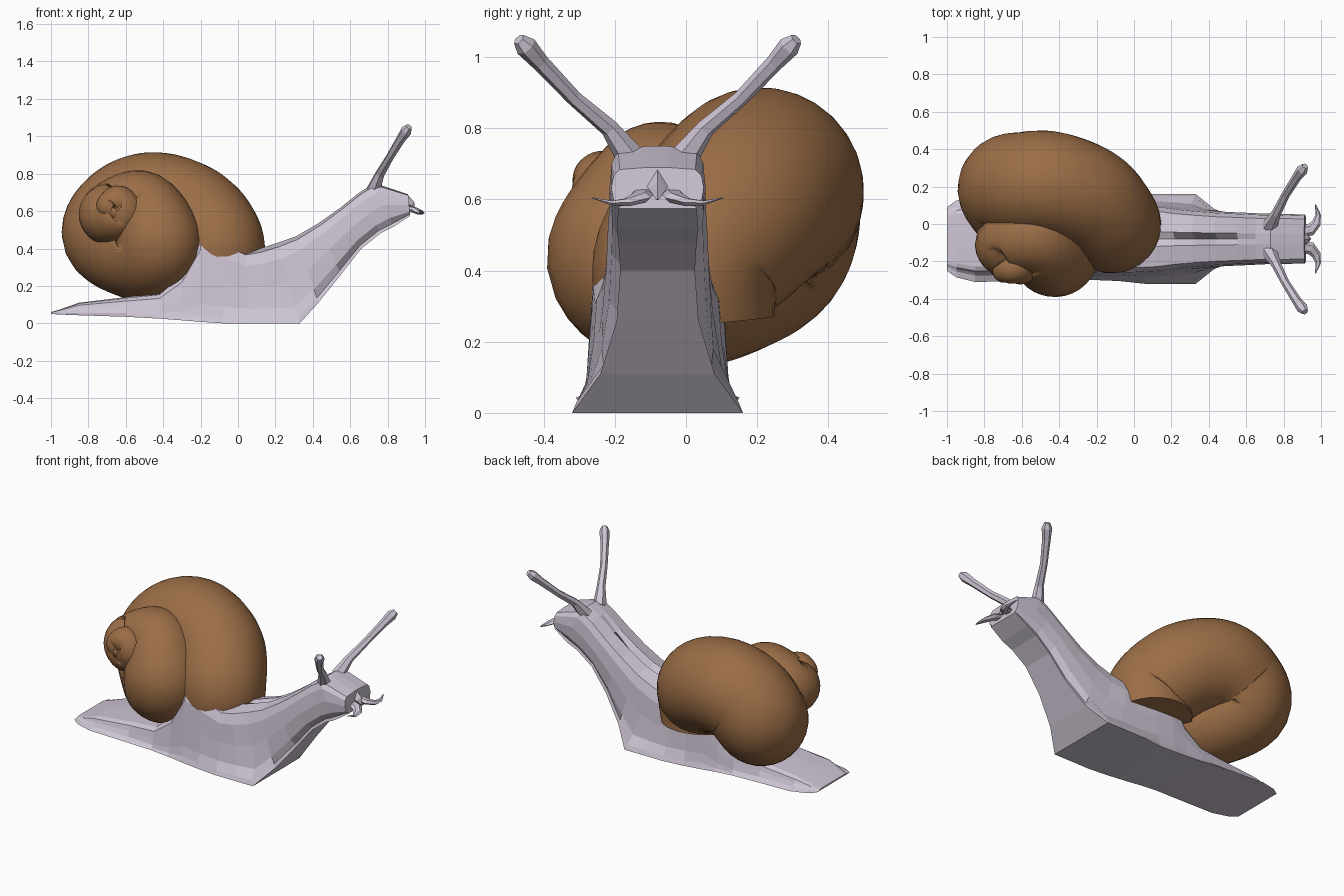
import bpy, bmesh, math
from mathutils import Vector

if "Cube" in bpy.data.objects:
    bpy.data.objects.remove(bpy.data.objects["Cube"])

CY = -0.08  # body centre line


def material(name, rgb):
    m = bpy.data.materials.new(name)
    m.diffuse_color = (*rgb, 1)
    m.use_nodes = True
    m.node_tree.nodes["Principled BSDF"].inputs["Base Color"].default_value = m.diffuse_color
    return m


skin = material("lilac skin", (0.62, 0.56, 0.66))
brown = material("shell brown", (0.33, 0.155, 0.062))


def loft(name, rings, mat, smooth=False):
    """Skin a list of equal-length closed rings and cap both ends."""
    bm = bmesh.new()
    vs = [[bm.verts.new(p) for p in ring] for ring in rings]
    n = len(rings[0])
    for a, b in zip(vs, vs[1:]):
        for i in range(n):
            j = (i + 1) % n
            bm.faces.new((a[i], a[j], b[j], b[i]))
    bm.faces.new(vs[0][::-1])
    bm.faces.new(vs[-1])
    bmesh.ops.recalc_face_normals(bm, faces=bm.faces[:])
    me = bpy.data.meshes.new(name)
    bm.to_mesh(me)
    bm.free()
    me.materials.append(mat)
    for p in me.polygons:
        p.use_smooth = smooth and len(p.vertices) == 4
    ob = bpy.data.objects.new(name, me)
    bpy.context.collection.objects.link(ob)
    return ob


def tube(name, path, radii, sides, mat, flat=1.0, up=(0, 0, 1), smooth=False):
    """Tapered tube along a path; flat squashes it along the up direction."""
    pts = [Vector(p) for p in path]
    rings = []
    for i, p in enumerate(pts):
        t = (pts[min(i + 1, len(pts) - 1)] - pts[max(i - 1, 0)]).normalized()
        a = t.cross(Vector(up)).normalized()
        b = a.cross(t)
        rings.append([p + radii[i] * (math.cos(k * math.tau / sides) * a
                                      + flat * math.sin(k * math.tau / sides) * b)
                      for k in range(sides)])
    return loft(name, rings, mat, smooth)


# Body: foot, neck and head as slanted sections
# (bottom x, bottom z, top x, top z, foot half width, side half width, back groove)
sections = [
    (-1.00, .050, -1.00, .060, .17, .14, 0),
    (-0.95, .047, -0.95, .075, .205, .16, 0),
    (-0.85, .043, -0.85, .11, .23, .18, 0),
    (-0.60, .035, -0.60, .14, .225, .18, 0),
    (-0.42, .025, -0.42, .16, .215, .19, 0),
    (-0.30, .016, -0.30, .27, .215, .19, 0),
    (-0.20, .008, -0.20, .49, .22, .19, 0),
    (-0.08, .000, -0.08, .44, .225, .19, 0),
    (0.06, .000, 0.04, .385, .24, .185, 0),
    (0.20, .000, 0.12, .40, .24, .18, .02),
    (0.33, .000, 0.21, .43, .24, .165, .06),
    (0.43, .110, 0.31, .465, .16, .155, .16),
    (0.55, .260, 0.43, .535, .115, .145, .16),
    (0.66, .400, 0.55, .62, .105, .14, .05),
    (0.76, .480, 0.65, .70, .11, .135, 0),
    (0.83, .515, 0.73, .75, .115, .135, 0),
    (0.92, .575, 0.91, .69, .11, .13, 0),
]
rings = []
for bx, bz, tx, tz, wf, wm, groove in sections:
    half = [(wf, 0), (wf * .95, .07), (wf * .3 + wm * .7, .2), (wm, .5),
            (wm * .95, .8), (wm * .82, .95), (wm * .22, 1.0)]
    prof = half + [(0, 1 - groove)] + [(-w, t) for w, t in reversed(half)]
    rings.append([(bx + (tx - bx) * t, CY + w, bz + (tz - bz) * t) for w, t in prof])
loft("body", rings, skin)

# Eye stalks and mouth feelers, mirrored about the body centre line
for side, label in ((1, "left"), (-1, "right")):
    stalk = [(.725, .07, .71), (.76, .135, .80), (.81, .235, .885),
             (.87, .33, .985), (.90, .37, 1.03), (.915, .39, 1.05)]
    tube(label + "_eye_stalk", [(x, CY + side * y, z) for x, y, z in stalk],
         [.042, .026, .022, .025, .031, .018], 6, skin)
    feeler = [(.88, .04, .62), (.945, .05, .605), (.975, .085, .592),
              (.985, .13, .59), (.97, .185, .605)]
    tube(label + "_mouth_feeler", [(x, CY + side * y, z) for x, y, z in feeler],
         [.035, .033, .025, .014, .003], 6, skin, .5)

# Pointed upper lip
tube("upper_lip", [(.89, CY, .65), (.925, CY, .63), (.945, CY, .60)],
     [.04, .025, .004], 4, skin)

# Shell: growing coil, one station (x, y, z, radius) per quarter turn from the apex
coil = [Vector(p) for p in (
    (-.655, -.29, .632, .008), (-.65, -.285, .642, .02), (-.632, -.28, .62, .035),
    (-.655, -.265, .60, .05), (-.69, -.25, .625, .068), (-.645, -.235, .65, .088),
    (-.61, -.215, .60, .112), (-.65, -.18, .575, .14), (-.68, -.10, .585, .172),
    (-.52, -.075, .615, .203), (-.425, -.158, .44, .235), (-.50, -.03, .382, .262),
    (-.66, .175, .475, .28), (-.58, .208, .59, .285), (-.43, .205, .627, .287),
    (-.24, .13, .56, .282), (-.125, .005, .42, .268), (-.12, .01, .25, .24))]
coil = [coil[0]] + coil + [coil[-1]]
samples = []
for i in range(1, len(coil) - 2):  # smooth spline through the stations
    a, b, c, d = coil[i - 1:i + 3]
    for k in range(10):
        t = k / 10
        samples.append(.5 * (2 * b + (c - a) * t + (2 * a - 5 * b + 4 * c - d) * t ** 2
                             + (3 * b - a - 3 * c + d) * t ** 3))
samples.append(coil[-1])
tube("shell", [s[:3] for s in samples], [s[3] for s in samples], 32, brown,
     up=(.5, .8, -.3), smooth=True)
